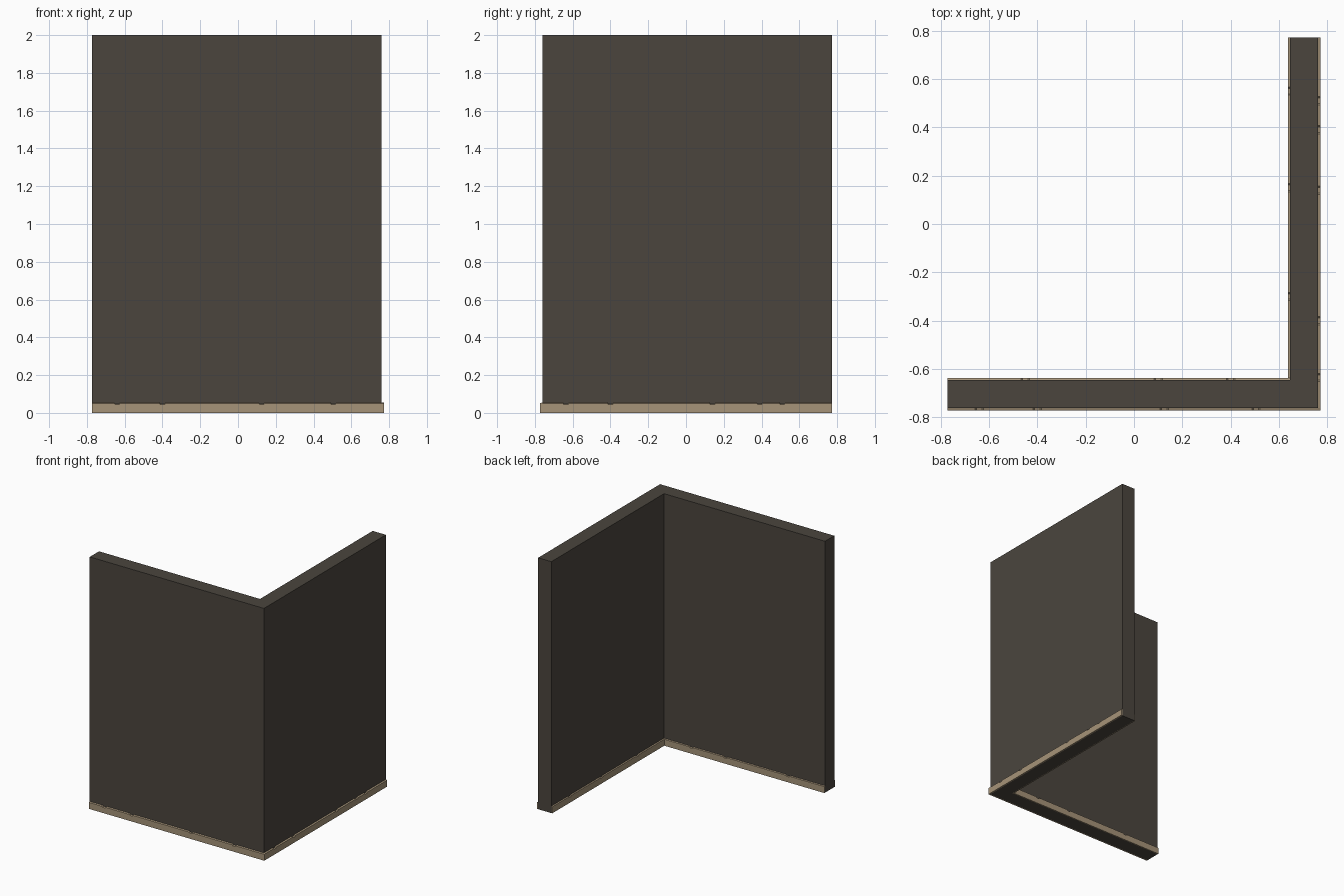
import bpy, bmesh
from mathutils import Vector

if "Cube" in bpy.data.objects:
    bpy.data.objects.remove(bpy.data.objects["Cube"])

B = 0.772      # outer limit of the model
W = 0.761      # outer wall face
I = 0.645      # inner wall face
H = 2.0        # wall height
TRIM = 0.055   # baseboard height


def material(name, rgb):
    m = bpy.data.materials.new(name)
    m.diffuse_color = (*rgb, 1)
    m.use_nodes = True
    m.node_tree.nodes["Principled BSDF"].inputs["Base Color"].default_value = m.diffuse_color
    return m


wall_mat = material("dark_wall", (0.070, 0.060, 0.048))
trim_mat = material("tan_trim", (0.38, 0.295, 0.19))


def prism(name, bottom, top, mat):
    """Solid between two matching outlines."""
    bm = bmesh.new()
    a = [bm.verts.new(p) for p in bottom]
    b = [bm.verts.new(p) for p in top]
    bm.faces.new(a)
    bm.faces.new(b)
    n = len(a)
    for i in range(n):
        j = (i + 1) % n
        bm.faces.new((a[i], a[j], b[j], b[i]))
    bmesh.ops.recalc_face_normals(bm, faces=bm.faces)
    me = bpy.data.meshes.new(name)
    bm.to_mesh(me)
    bm.free()
    me.materials.append(mat)
    ob = bpy.data.objects.new(name, me)
    bpy.context.collection.objects.link(ob)
    return ob


def baseboard(name, origin, along, out, s0, s1, depth, chips):
    """Board with a chamfered top edge and small chips knocked out of it."""
    pts = [(s0, 0), (s0, TRIM)]
    for c in chips:
        pts += [(c - 0.017, TRIM), (c - 0.011, TRIM - 0.007),
                (c + 0.011, TRIM - 0.007), (c + 0.017, TRIM)]
    pts += [(s1, TRIM), (s1, 0)]
    o, u, n = Vector(origin), Vector(along), Vector(out)
    up = Vector((0, 0, 1))
    back = [o + u * s + up * z for s, z in pts]
    front = [o + u * s + n * depth + up * (z - 0.004 if z else 0) for s, z in pts]
    return prism(name, back, front, trim_mat)


# L-shaped corner wall
plan = [(-B, -W), (W, -W), (W, B), (I, B), (I, -I), (-B, -I)]
prism("corner_wall", [(x, y, 0) for x, y in plan],
      [(x, y, H) for x, y in plan], wall_mat)

# Outer baseboards
baseboard("front_outer_baseboard", (0, -W, 0), (1, 0, 0), (0, -1, 0),
          -B, B, B - W, (-0.64, -0.40, 0.125, 0.505))
baseboard("right_outer_baseboard", (W, 0, 0), (0, 1, 0), (1, 0, 0),
          -W, B, B - W, (-0.635, -0.40, 0.14, 0.39, 0.51))

# Inner baseboards
baseboard("front_inner_baseboard", (0, -I, 0), (1, 0, 0), (0, 1, 0),
          -B, I, 0.008, (-0.45, 0.1, 0.4))
baseboard("right_inner_baseboard", (I, 0, 0), (0, 1, 0), (-1, 0, 0),
          -I + 0.008, B, 0.008, (-0.3, 0.15, 0.55))
